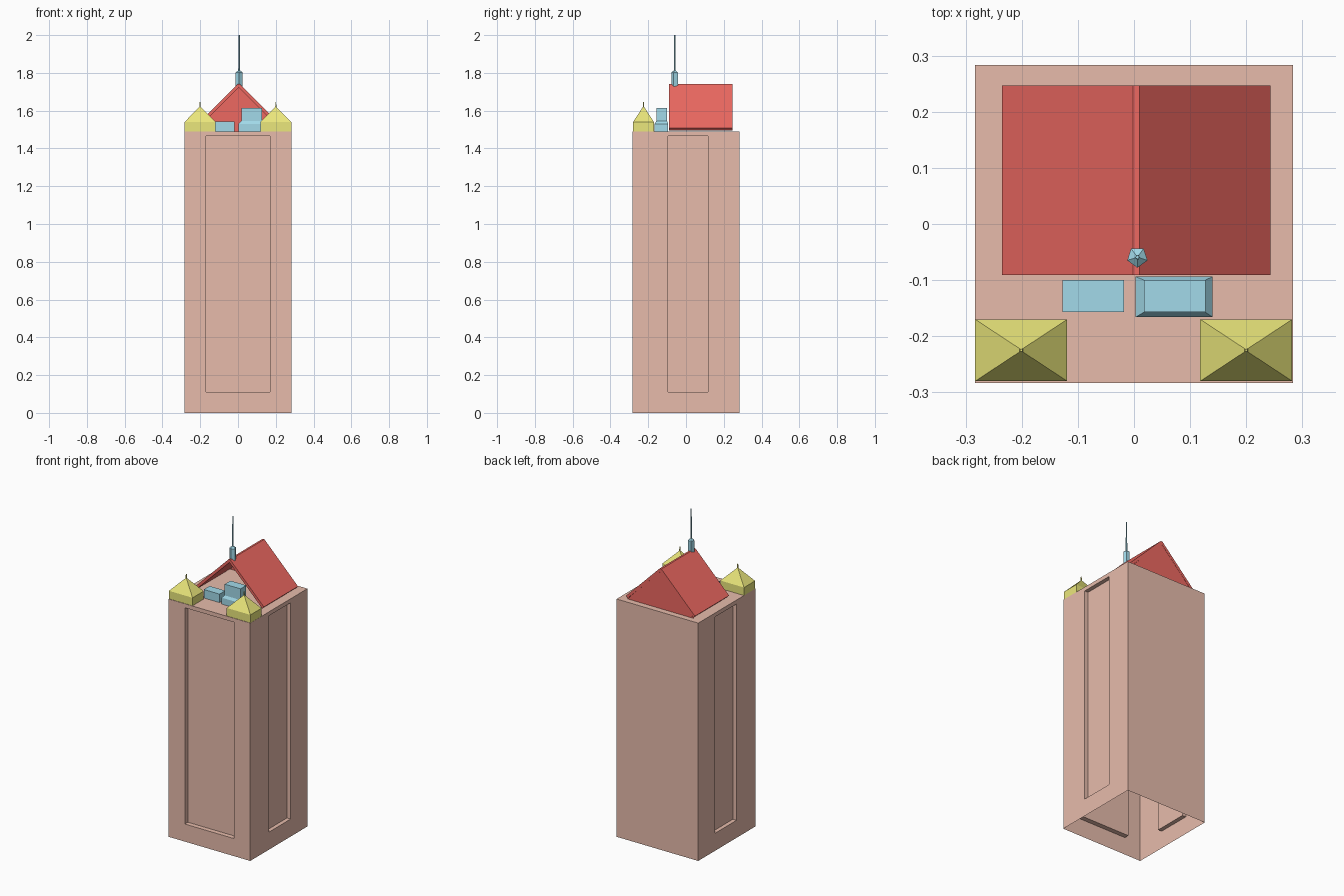
import bpy, bmesh, math

if "Cube" in bpy.data.objects:
    bpy.data.objects.remove(bpy.data.objects["Cube"])


def material(name, rgb):
    m = bpy.data.materials.new(name)
    m.diffuse_color = (*rgb, 1)
    m.use_nodes = True
    m.node_tree.nodes["Principled BSDF"].inputs["Base Color"].default_value = m.diffuse_color
    return m


BRICK = material("brick", (0.80, 0.50, 0.41))
RED = material("red_roof", (0.85, 0.14, 0.12))
YELLOW = material("yellow", (0.83, 0.80, 0.20))
BLUE = material("blue", (0.36, 0.70, 0.82))


def finish(name, bm, mat):
    bmesh.ops.remove_doubles(bm, verts=bm.verts, dist=1e-5)
    bmesh.ops.recalc_face_normals(bm, faces=bm.faces)
    me = bpy.data.meshes.new(name)
    bm.to_mesh(me)
    bm.free()
    me.materials.append(mat)
    ob = bpy.data.objects.new(name, me)
    bpy.context.collection.objects.link(ob)
    return ob


def loft(name, rings, mat):
    """Skin a stack of closed rings and cap both ends."""
    bm = bmesh.new()
    rows = [[bm.verts.new(p) for p in r] for r in rings]
    n = len(rows[0])
    for a, b in zip(rows, rows[1:]):
        for i in range(n):
            j = (i + 1) % n
            bm.faces.new((a[i], a[j], b[j], b[i]))
    bm.faces.new(rows[0][::-1])
    bm.faces.new(rows[-1])
    return finish(name, bm, mat)


def rect(x0, x1, y0, y1, z):
    return [(x0, y0, z), (x1, y0, z), (x1, y1, z), (x0, y1, z)]


def ngon(cx, cy, r, z, n=5):
    return [(cx + r * math.cos(-math.pi / 2 + math.tau * i / n),
             cy + r * math.sin(-math.pi / 2 + math.tau * i / n), z) for i in range(n)]


# Tower: open-bottomed shell with sunken panels on the front and both sides
H, TOP = 0.283, 1.49
bm = bmesh.new()


def face(pts):
    bm.faces.new([bm.verts.new(p) for p in pts])


def panel_wall(place, u0, u1, z0, z1, depth):
    outer = [place(u, z, 0) for u, z in ((-H, 0), (H, 0), (H, TOP), (-H, TOP))]
    hole = ((u0, z0), (u1, z0), (u1, z1), (u0, z1))
    rim = [place(u, z, 0) for u, z in hole]
    back = [place(u, z, depth) for u, z in hole]
    for i in range(4):
        j = (i + 1) % 4
        face((outer[i], outer[j], rim[j], rim[i]))
        face((rim[i], rim[j], back[j], back[i]))
    face(back)


panel_wall(lambda u, z, d: (u, -H + d, z), -0.17, 0.17, 0.11, 1.465, 0.03)
for s in (1, -1):
    panel_wall(lambda u, z, d: (s * (H - d), u, z), -0.095, 0.117, 0.11, 1.465, 0.025)
face([(H, H, 0), (-H, H, 0), (-H, H, TOP), (H, H, TOP)])
face(rect(-H, H, -H, H, TOP))
finish("tower", bm, BRICK)

# Gable roof: folded slab, open at the front
CX, Y0, Y1 = 0.004, -0.091, 0.247
half = [(0.006, 1.74), (0.239, 1.507), (0.227, 1.495), (0.0, 1.722)]
profile = ([(CX - x, z) for x, z in half[2::-1]] +
           [(CX + x, z) for x, z in half])
loft("gable_roof", [[(x, y, z) for x, z in profile] for y in (Y0, Y1)], RED)

# Closed back gable under the slab
bm = bmesh.new()
face([(CX + x, Y1 - 0.001, z) for x, z in ((0.23, TOP), (-0.23, TOP), (0, 1.725))])
finish("back_gable", bm, RED)

# Corner turrets: base, pyramid and fine tip
for side, cx in (("left", -0.201), ("right", 0.201)):
    cy, w, d = -0.225, 0.082, 0.055
    if side == "right":
        cx = 0.2
    levels = ((w, d, TOP), (w, d, 1.54), (0.003, 0.003, 1.62), (0.002, 0.002, 1.645))
    loft(side + "_turret",
         [rect(cx - a, cx + a, cy - b, cy + b, z) for a, b, z in levels], YELLOW)

# Rooftop equipment boxes
loft("small_roof_unit", [rect(-0.127, -0.018, -0.157, -0.1, z) for z in (TOP, 1.543)], BLUE)
wide, narrow = (0.003, 0.14, -0.166, -0.094), (0.018, 0.127, -0.157, -0.1)
loft("tall_roof_unit",
     [rect(*r, z) for r, z in ((wide, TOP), (wide, 1.53), (narrow, 1.545), (narrow, 1.615))],
     BLUE)

# Five-sided mast with slender rod on the ridge
mast = ((0.019, 1.728), (0.019, 1.803), (0.005, 1.813), (0.0035, 2.0))
loft("antenna", [ngon(0.006, -0.059, r, z) for r, z in mast], BLUE)
